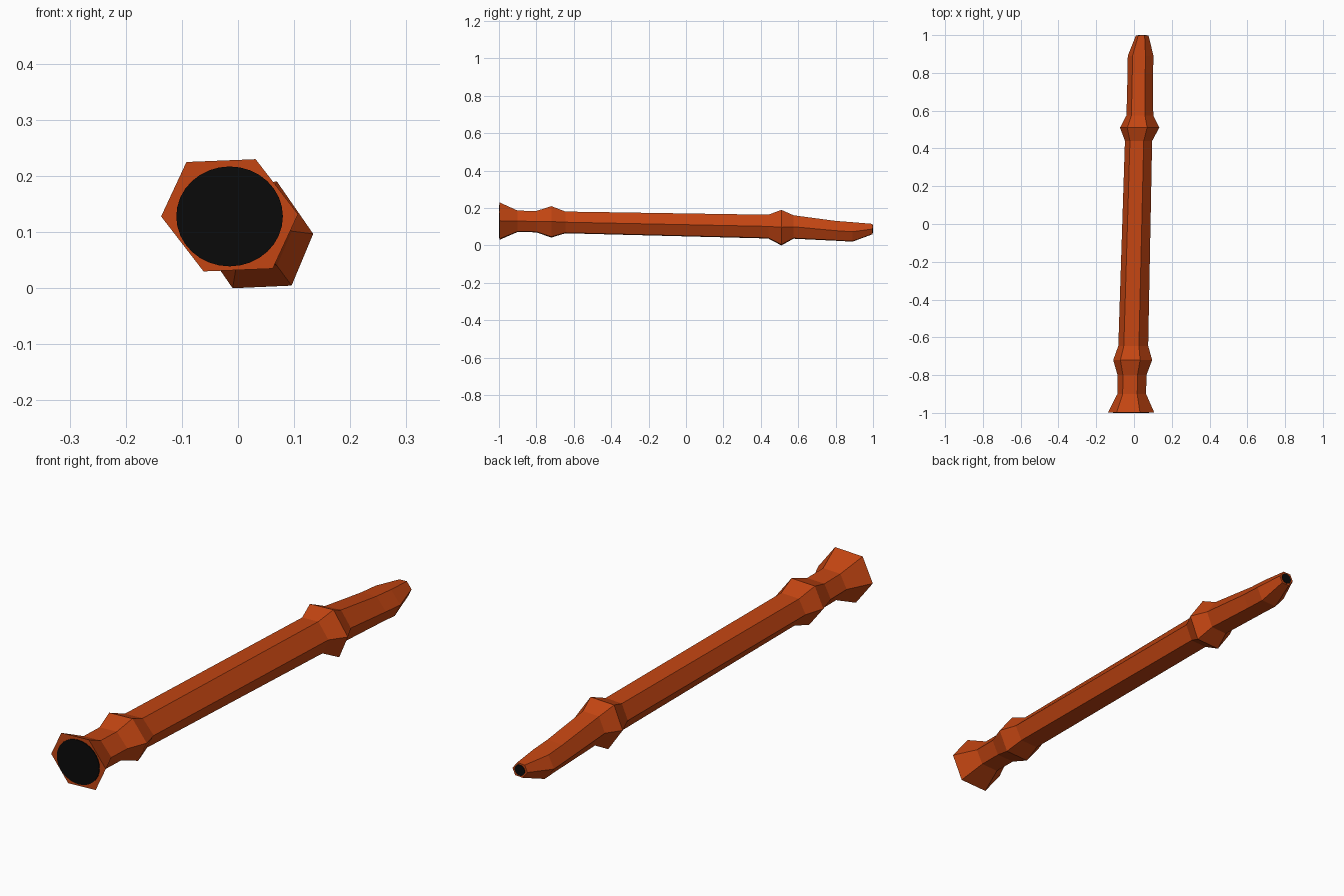
import bpy, bmesh, math

if "Cube" in bpy.data.objects:
    bpy.data.objects.remove(bpy.data.objects["Cube"])


def material(name, rgb):
    m = bpy.data.materials.new(name)
    m.diffuse_color = (*rgb, 1)
    m.use_nodes = True
    m.node_tree.nodes["Principled BSDF"].inputs["Base Color"].default_value = m.diffuse_color
    return m


def finish(bm, name, mat):
    bmesh.ops.recalc_face_normals(bm, faces=bm.faces[:])
    me = bpy.data.meshes.new(name)
    bm.to_mesh(me)
    bm.free()
    me.materials.append(mat)
    ob = bpy.data.objects.new(name, me)
    bpy.context.collection.objects.link(ob)
    return ob


def loft(name, outline, rings, mat):
    """Sweep a unit outline through rings of (y, left, right, bottom, top)."""
    bm = bmesh.new()
    loops = []
    for y, x0, x1, z0, z1 in rings:
        cx, cz, hw, hh = (x0 + x1) / 2, (z0 + z1) / 2, (x1 - x0) / 2, (z1 - z0) / 2
        loops.append([bm.verts.new((cx + u * hw, y, cz + v * hh)) for u, v in outline])
    n = len(outline)
    for a, b in zip(loops, loops[1:]):
        for i in range(n):
            j = (i + 1) % n
            bm.faces.new((a[i], a[j], b[j], b[i]))
    bm.faces.new(loops[0])
    bm.faces.new(loops[-1])
    return finish(bm, name, mat)


wood = material("orange brown", (0.55, 0.06, 0.006))
black = material("black", (0.003, 0.003, 0.003))

# Slightly twisted six-sided outline
half = [(1, 0.02), (0.38, 1), (-0.63, 0.95)]
hexagon = half + [(-u, -v) for u, v in half]
circle = [(math.cos(i * math.tau / 32), math.sin(i * math.tau / 32)) for i in range(32)]

# Shaft with flared end, two raised bands and a tapered tip
loft("shaft", hexagon, [
    (-0.997, -0.137, 0.107, 0.030, 0.230),
    (-0.90, -0.088, 0.064, 0.072, 0.186),
    (-0.80, -0.087, 0.066, 0.070, 0.184),
    (-0.72, -0.110, 0.096, 0.042, 0.210),
    (-0.645, -0.083, 0.075, 0.065, 0.181),
    (0.44, -0.048, 0.096, 0.037, 0.164),
    (0.51, -0.074, 0.134, 0.000, 0.190),
    (0.575, -0.040, 0.102, 0.036, 0.161),
    (0.80, -0.034, 0.101, 0.025, 0.131),
    (0.89, -0.033, 0.103, 0.020, 0.124),
    (0.998, 0.010, 0.077, 0.060, 0.115),
], wood)

# Dark bore discs at both ends
loft("front_bore", circle, [(-1.0, -0.110, 0.080, 0.039, 0.217),
                            (-0.995, -0.110, 0.080, 0.039, 0.217)], black)
loft("tip_bore", circle, [(0.996, 0.021, 0.066, 0.066, 0.109),
                          (1.0, 0.021, 0.066, 0.066, 0.109)], black)
